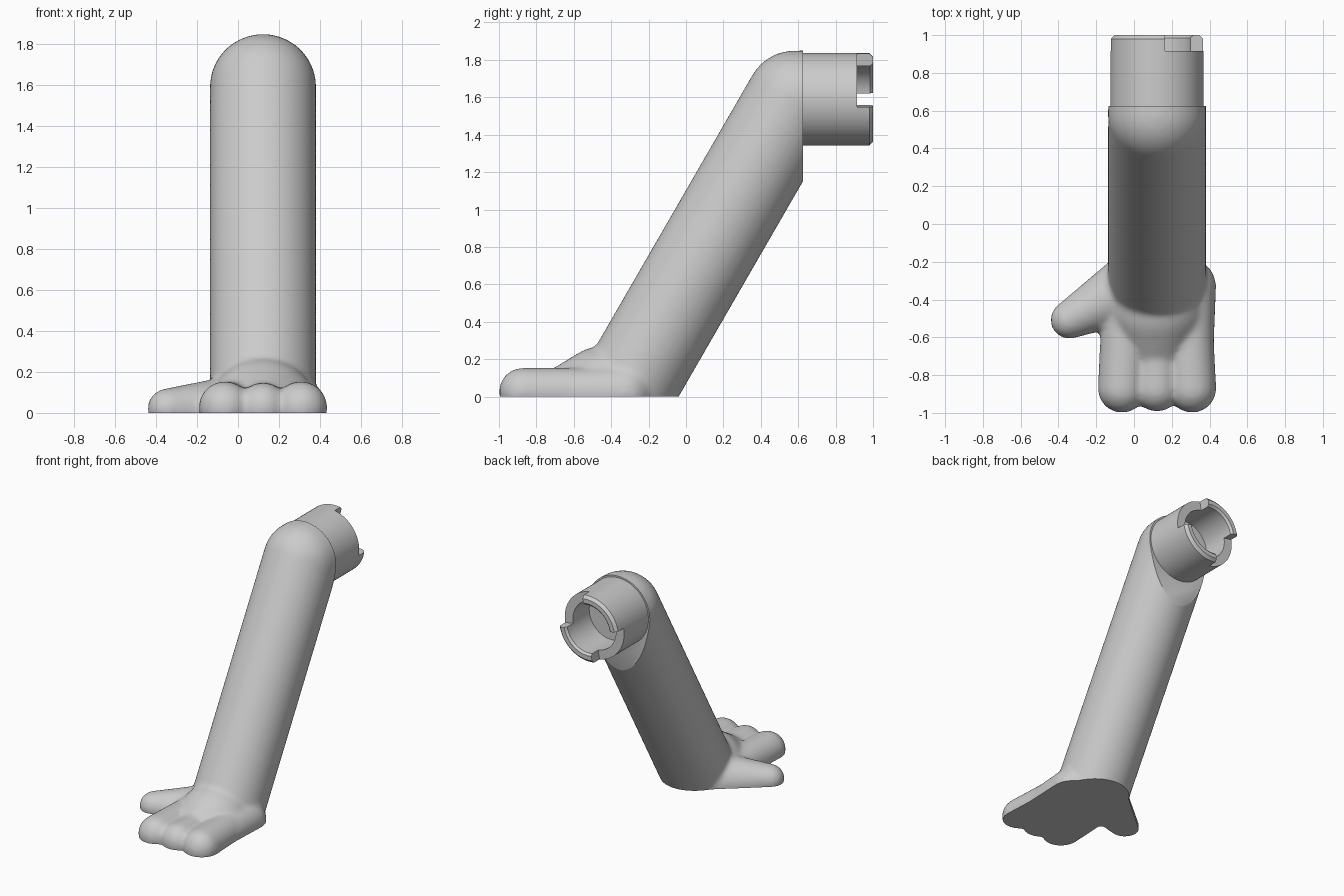
import bpy, bmesh, math
from mathutils import Vector, Matrix

cube = bpy.data.objects.get("Cube")
if cube:
    bpy.data.objects.remove(cube, do_unlink=True)

grey = bpy.data.materials.new("light_grey")
grey.use_nodes = True
COLOUR = (0.6, 0.6, 0.6, 1)
grey.diffuse_color = COLOUR
grey.node_tree.nodes["Principled BSDF"].inputs["Base Color"].default_value = COLOUR

CX = 0.122          # arm centre line in x
ELBOW = (CX, 0.58, 1.59)
CUT_Y = 0.625       # flat face behind the elbow


def finish(bm, name, angle):
    bmesh.ops.recalc_face_normals(bm, faces=bm.faces[:])
    mesh = bpy.data.meshes.new(name)
    bm.to_mesh(mesh)
    bm.free()
    mesh.materials.append(grey)
    obj = bpy.data.objects.new(name, mesh)
    bpy.context.collection.objects.link(obj)
    bpy.ops.object.select_all(action="DESELECT")
    obj.select_set(True)
    bpy.context.view_layer.objects.active = obj
    bpy.ops.object.shade_smooth_by_angle(angle=math.radians(angle))
    return obj


def capsule(bm, a, ra, b, rb):
    """Tapered capsule: the hull around two spheres."""
    part = bmesh.new()
    for centre, r in ((a, ra), (b, rb)):
        bmesh.ops.create_icosphere(part, subdivisions=4, radius=r,
                                   matrix=Matrix.Translation(centre))
    hull = bmesh.ops.convex_hull(part, input=part.verts[:])
    loose = [v for v in hull["geom_interior"] if isinstance(v, bmesh.types.BMVert)]
    bmesh.ops.delete(part, geom=loose, context="VERTS")
    temp = bpy.data.meshes.new("temp")
    part.to_mesh(temp)
    part.free()
    bm.from_mesh(temp)
    bpy.data.meshes.remove(temp)


def slice_flat(bm, co, no):
    """Remove everything beyond a plane and cap the cut."""
    cut = bmesh.ops.bisect_plane(bm, geom=bm.verts[:] + bm.edges[:] + bm.faces[:],
                                 plane_co=co, plane_no=no, clear_outer=True)
    edges = [e for e in cut["geom_cut"] if isinstance(e, bmesh.types.BMEdge)]
    bmesh.ops.edgeloop_fill(bm, edges=edges)


def lathe(name, profile, start=0, sweep=360, steps=72):
    """Turn a closed (radius, y) profile about the socket axis."""
    bm = bmesh.new()
    full = sweep == 360
    rings = []
    for i in range(steps if full else steps + 1):
        t = math.radians(start + sweep * i / steps)
        rings.append([bm.verts.new((CX + r * math.cos(t), y, ELBOW[2] + r * math.sin(t)))
                      for r, y in profile])
    n = len(profile)
    for i in range(steps):
        a, b = rings[i], rings[(i + 1) % len(rings)]
        for j in range(n):
            k = (j + 1) % n
            bm.faces.new((a[j], a[k], b[k], b[j]))
    if not full:
        bm.faces.new(rings[0])
        bm.faces.new(rings[-1])
    bmesh.ops.remove_doubles(bm, verts=bm.verts[:], dist=0.0002)
    return finish(bm, name, 30)


# Arm, bent at the elbow, with the hand blended onto its lower end
bm = bmesh.new()
capsule(bm, (CX, -0.42, -0.142), 0.26, ELBOW, 0.26)
capsule(bm, ELBOW, 0.26, (CX, 0.9, ELBOW[2]), 0.26)
# Three fingers running back into the palm
for x, r in ((-0.064, 0.128), (CX, 0.122), (0.308, 0.128)):
    capsule(bm, (x, -0.872, 0.026), r, (x * 0.9 + 0.012, -0.5, 0.026), r)
# Palm: rising middle and outer edge
capsule(bm, (CX, -0.70, -0.03), 0.16, (CX, -0.44, 0.0), 0.27)
capsule(bm, (0.30, -0.6, 0.02), 0.125, (0.285, -0.33, 0.02), 0.15)
# Thumb
capsule(bm, (-0.343, -0.508, 0.02), 0.1, (0.0, -0.33, 0.0), 0.185)
limb = finish(bm, "arm_blend", 40)

remesh = limb.modifiers.new("fuse", "REMESH")
remesh.mode = "VOXEL"
remesh.voxel_size = 0.014
smooth = limb.modifiers.new("soften", "SMOOTH")
smooth.factor = 0.5
smooth.iterations = 16

# Flat underside of the hand and flat face behind the elbow
fused = bpy.data.meshes.new_from_object(
    limb.evaluated_get(bpy.context.evaluated_depsgraph_get()))
bpy.data.objects.remove(limb, do_unlink=True)
bm = bmesh.new()
bm.from_mesh(fused)
slice_flat(bm, Vector((0, 0, 0)), Vector((0, 0, -1)))
slice_flat(bm, Vector((0, CUT_Y, 0)), Vector((0, 1, 0)))
finish(bm, "arm_and_hand", 40)

# Shoulder socket: hollow cup with two quarter-turn teeth
OUT, BORE, RIM = 0.247, 0.18, 0.915
lathe("shoulder_socket", [(0, 0.6), (OUT, 0.6), (OUT, RIM), (BORE, RIM),
                          (BORE, 0.72), (0, 0.72)])
for label, start in (("upper", 80), ("lower", 260)):
    lathe(label + "_socket_tooth",
          [(BORE, RIM - 0.01), (OUT, RIM - 0.01), (OUT, 0.98), (OUT - 0.02, 1.0),
           (BORE + 0.015, 1.0), (BORE, 0.985)], start, 90, 18)
